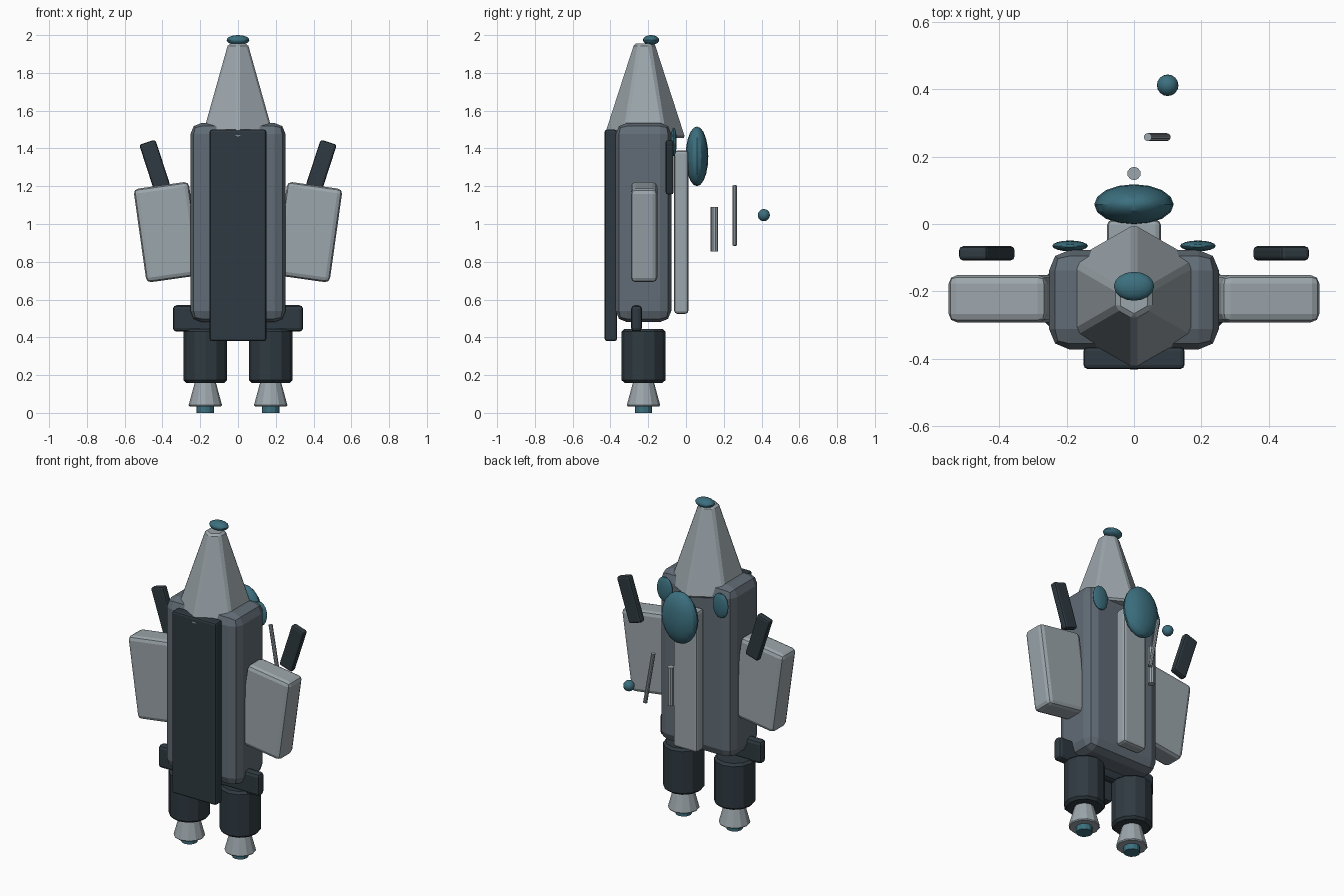
import bpy
from math import radians, sin, cos, pi
from mathutils import Vector

if "Cube" in bpy.data.objects:
    bpy.data.objects.remove(bpy.data.objects["Cube"])


def paint(name, rgb):
    m = bpy.data.materials.new(name)
    m.diffuse_color = (*rgb, 1)
    m.use_nodes = True
    m.node_tree.nodes["Principled BSDF"].inputs["Base Color"].default_value = m.diffuse_color
    return m


slate = paint("slate", (0.12, 0.15, 0.18))
light = paint("light_grey", (0.33, 0.38, 0.41))
dark = paint("dark", (0.028, 0.042, 0.052))
teal = paint("teal", (0.045, 0.16, 0.21))


def finish(name, mat, bevel=0, segs=2):
    o = bpy.context.object
    o.name = name
    o.data.materials.append(mat)
    if bevel:
        b = o.modifiers.new("bevel", "BEVEL")
        b.width, b.segments = bevel, segs
        b.limit_method = "ANGLE"
        b.angle_limit = radians(40)
    return o


def box(name, loc, size, mat, bevel, tilt=0):
    bpy.ops.mesh.primitive_cube_add(size=1, location=loc)
    o = bpy.context.object
    o.scale = size
    bpy.ops.object.transform_apply(location=False, rotation=False, scale=True)
    o.rotation_euler = (0, radians(tilt), 0)
    return finish(name, mat, bevel)


def cone(name, loc, r_low, r_top, height, sides, mat, bevel=0, tilt=0, spin=0):
    bpy.ops.mesh.primitive_cone_add(vertices=sides, radius1=r_low, radius2=r_top,
                                    depth=height, location=loc)
    bpy.context.object.rotation_euler = (0, radians(tilt), radians(spin))
    return finish(name, mat, bevel, 1)


def ball(name, loc, radii, mat):
    bpy.ops.mesh.primitive_uv_sphere_add(segments=16, ring_count=10, radius=1, location=loc)
    bpy.context.object.scale = radii
    bpy.ops.object.transform_apply(location=False, rotation=False, scale=True)
    bpy.ops.object.shade_smooth_by_angle(angle=radians(30))
    return finish(name, mat)


# main hull, front slab, rear panel and cross bar
box("hull", (0, -0.225, 1.008), (0.504, 0.295, 1.055), slate, 0.06)
box("front_slab", (0, -0.398, 0.94), (0.30, 0.065, 1.12), dark, 0.012)
box("rear_panel", (0, -0.025, 0.957), (0.16, 0.075, 0.865), light, 0.016)
box("cross_bar", (0, -0.262, 0.50), (0.69, 0.058, 0.14), dark, 0.02)

# six-sided nose with cap
cone("nose", (0, -0.22, 1.705), 0.222, 0.06, 0.50, 6, light, 0.012)
ball("nose_cap", (0, -0.185, 1.974), (0.06, 0.043, 0.026), teal)

# canopy on the rear
ball("canopy", (0, 0.058, 1.358), (0.118, 0.06, 0.158), teal)

# mirrored parts
for s, side in ((-1, "left"), (1, "right")):
    box(f"{side}_wing", (s * 0.373, -0.222, 0.957), (0.295, 0.14, 0.50), light, 0.025, s * -8 * -1)
    box(f"{side}_fin", (s * 0.437, -0.087, 1.30), (0.09, 0.042, 0.28), dark, 0.012, s * 18)
    ball(f"{side}_window", (s * 0.19, -0.065, 1.435), (0.053, 0.016, 0.076), teal)
    cone(f"{side}_engine", (s * 0.173, -0.225, 0.302), 0.116, 0.116, 0.285, 12, dark, 0.014)
    cone(f"{side}_nozzle", (s * 0.173, -0.225, 0.105), 0.09, 0.052, 0.14, 12, light, 0.006)
    cone(f"{side}_glow", (s * 0.173, -0.225, 0.02), 0.046, 0.046, 0.04, 12, teal)

# floating rods and bead behind the canopy
cone("short_rod", (0, 0.15, 0.973), 0.02, 0.02, 0.235, 10, light)
cone("thin_rod", (0.069, 0.258, 1.045), 0.012, 0.012, 0.322, 10, light, tilt=-10)
ball("bead", (0.1, 0.412, 1.047), (0.032, 0.032, 0.032), teal)
